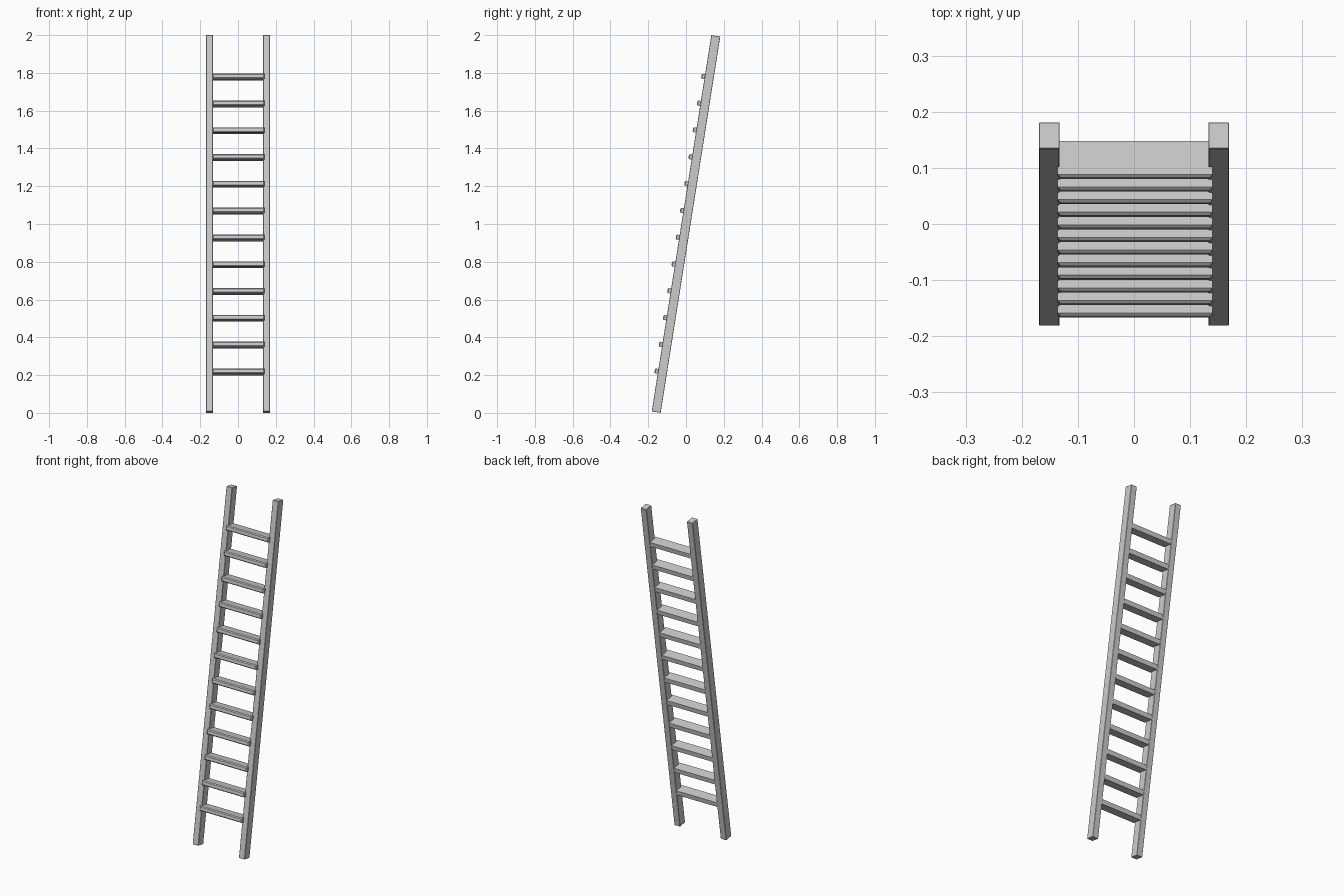
import bpy, bmesh, math
from mathutils import Matrix, Vector

if "Cube" in bpy.data.objects:
    bpy.data.objects.remove(bpy.data.objects["Cube"])

TILT = math.radians(9.0)
# Ladder-plane frame: local z runs along the rails, tilted back about x
FRAME = Matrix.Translation((0, 0, 1.0)) @ Matrix.Rotation(-TILT, 4, 'X')


def tilted_box(name, lo, hi, bevel, front_only=False):
    lo, hi = Vector(lo), Vector(hi)
    bm = bmesh.new()
    bmesh.ops.create_cube(bm, size=1.0)
    bmesh.ops.scale(bm, vec=hi - lo, verts=bm.verts)
    bmesh.ops.translate(bm, vec=(lo + hi) / 2, verts=bm.verts)
    mid_y = (lo.y + hi.y) / 2
    edges = [e for e in bm.edges
             if not front_only or all(v.co.y < mid_y for v in e.verts)]
    bmesh.ops.bevel(bm, geom=edges, offset=bevel, segments=1,
                    profile=0.5, affect='EDGES')
    bm.transform(FRAME)
    bmesh.ops.recalc_face_normals(bm, faces=bm.faces)
    mesh = bpy.data.meshes.new(name)
    bm.to_mesh(mesh)
    bm.free()
    obj = bpy.data.objects.new(name, mesh)
    bpy.context.collection.objects.link(obj)
    return obj


# Side rails
HALF = 2.017 / 2
for side, x in (("left", -0.151), ("right", 0.151)):
    tilted_box(f"{side}_rail", (x - 0.0185, -0.024, -HALF),
               (x + 0.0185, 0.024, HALF), 0.0015)

# Twelve rungs, standing proud of the rails at the front
COUNT = 12
for i in range(COUNT):
    u = -0.794 + i * (0.786 + 0.794) / (COUNT - 1)
    tilted_box(f"rung_{i + 1}", (-0.136, -0.042, u - 0.0135),
               (0.140, 0.0228, u + 0.0135), 0.005, front_only=True)
